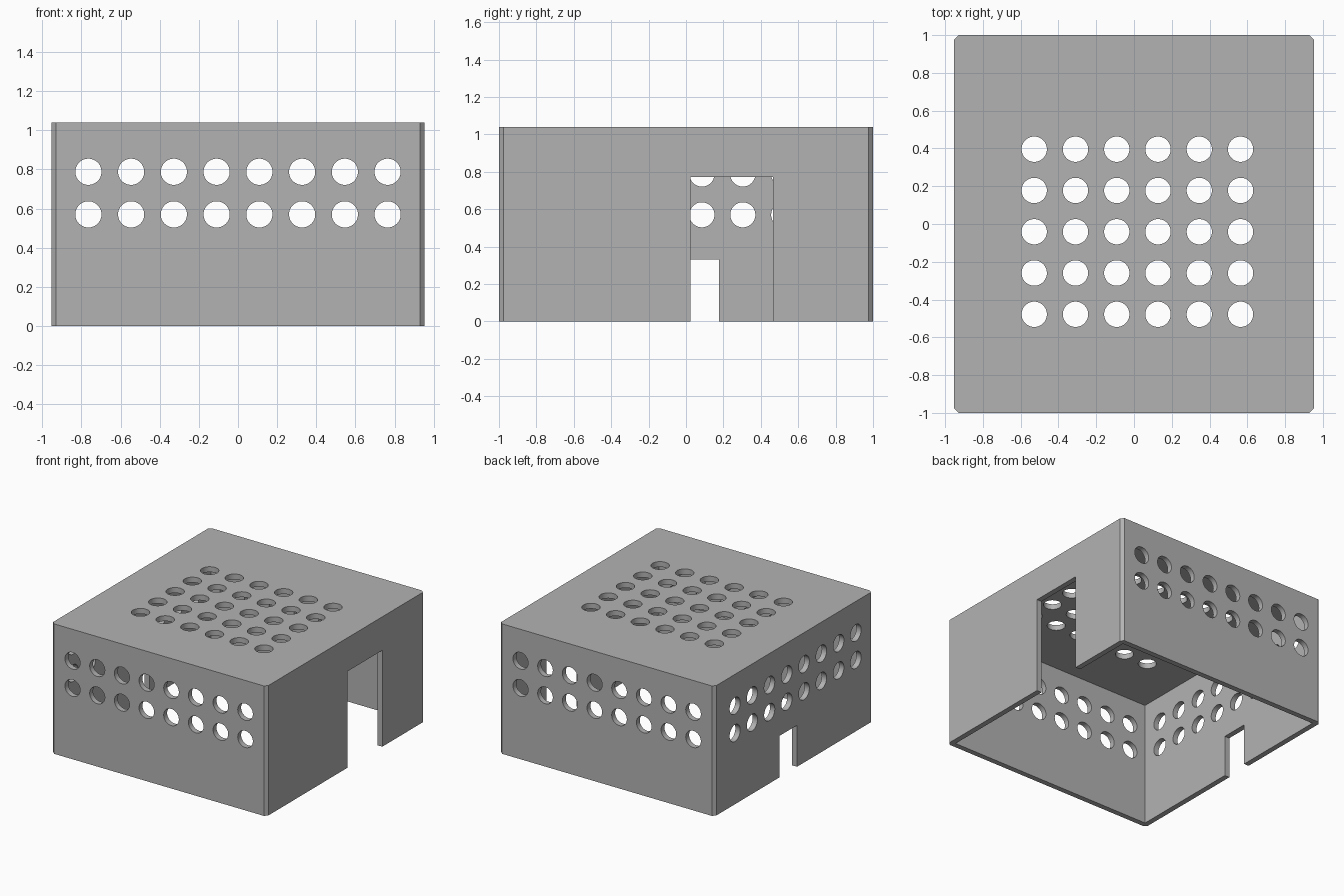
import bpy
import bmesh
from math import pi
from mathutils import Matrix, Vector

if "Cube" in bpy.data.objects:
    bpy.data.objects.remove(bpy.data.objects["Cube"], do_unlink=True)

HALF_X, HALF_Y, HEIGHT = 0.952, 1.0, 1.04
WALL, CHAMFER = 0.043, 0.023
PITCH, RADIUS = 0.2185, 0.067
ROWS = (0.57, 0.788)


def add_box(bm, low, high):
    low, high = Vector(low), Vector(high)
    place = Matrix.Translation((low + high) / 2) @ Matrix.Diagonal((*(high - low), 1))
    return bmesh.ops.create_cube(bm, size=1, matrix=place)["verts"]


def add_hole(bm, centre, axis):
    turn = {"X": Matrix.Rotation(pi / 2, 4, "Y"),
            "Y": Matrix.Rotation(pi / 2, 4, "X"),
            "Z": Matrix.Identity(4)}[axis]
    bmesh.ops.create_cone(bm, cap_ends=True, segments=48, radius1=RADIUS, radius2=RADIUS,
                          depth=WALL * 4, matrix=Matrix.Translation(centre) @ turn)


def make_object(name, bm):
    mesh = bpy.data.meshes.new(name)
    bm.to_mesh(mesh)
    bm.free()
    obj = bpy.data.objects.new(name, mesh)
    bpy.context.collection.objects.link(obj)
    return obj


def cut(target, cutter):
    cutter.hide_render = True
    mod = target.modifiers.new("cut", "BOOLEAN")
    mod.operation, mod.solver, mod.object = "DIFFERENCE", "EXACT", cutter
    bpy.ops.object.modifier_apply(modifier=mod.name)
    bpy.data.objects.remove(cutter, do_unlink=True)


# Outer block with chamfered upright corners
bm = bmesh.new()
add_box(bm, (-HALF_X, -HALF_Y, 0), (HALF_X, HALF_Y, HEIGHT))
upright = [e for e in bm.edges if abs(e.verts[0].co.z - e.verts[1].co.z) > 0.5]
bmesh.ops.bevel(bm, geom=upright, offset=CHAMFER, segments=1, affect="EDGES")
cover = make_object("vented_cover", bm)
bpy.context.view_layer.objects.active = cover
cover.select_set(True)

grey = bpy.data.materials.new("plain grey")
grey.use_nodes = True
colour = (0.45, 0.45, 0.45, 1)
grey.diffuse_color = colour
grey.node_tree.nodes["Principled BSDF"].inputs["Base Color"].default_value = colour
cover.data.materials.append(grey)

# Hollow inside, open at the bottom
bm = bmesh.new()
add_box(bm, (WALL - HALF_X, WALL - HALF_Y, -0.1),
        (HALF_X - WALL, HALF_Y - WALL, HEIGHT - WALL))
cut(cover, make_object("cavity_cutter", bm))

# Vent holes: front and back, right wall, roof
bm = bmesh.new()
for i in range(8):
    along = (i - 3.5) * PITCH
    for z in ROWS:
        for side in (-1, 1):
            add_hole(bm, (along, side * (HALF_Y - WALL / 2), z), "Y")
        add_hole(bm, (-HALF_X + WALL / 2, along - 0.024, z), "X")
for i in range(6):
    for j in range(5):
        add_hole(bm, (0.018 + (i - 2.5) * PITCH, -0.041 + (j - 2) * PITCH,
                      HEIGHT - WALL / 2), "Z")

# Large doorway on the left wall, small notch on the right wall
add_box(bm, (HALF_X - 0.1, 0.025, -0.1), (HALF_X + 0.1, 0.466, 0.771))
add_box(bm, (-HALF_X - 0.1, -0.045, -0.1), (-HALF_X + 0.1, 0.176, 0.332))
cut(cover, make_object("opening_cutter", bm))

bpy.ops.object.shade_smooth_by_angle(angle=pi / 6)
